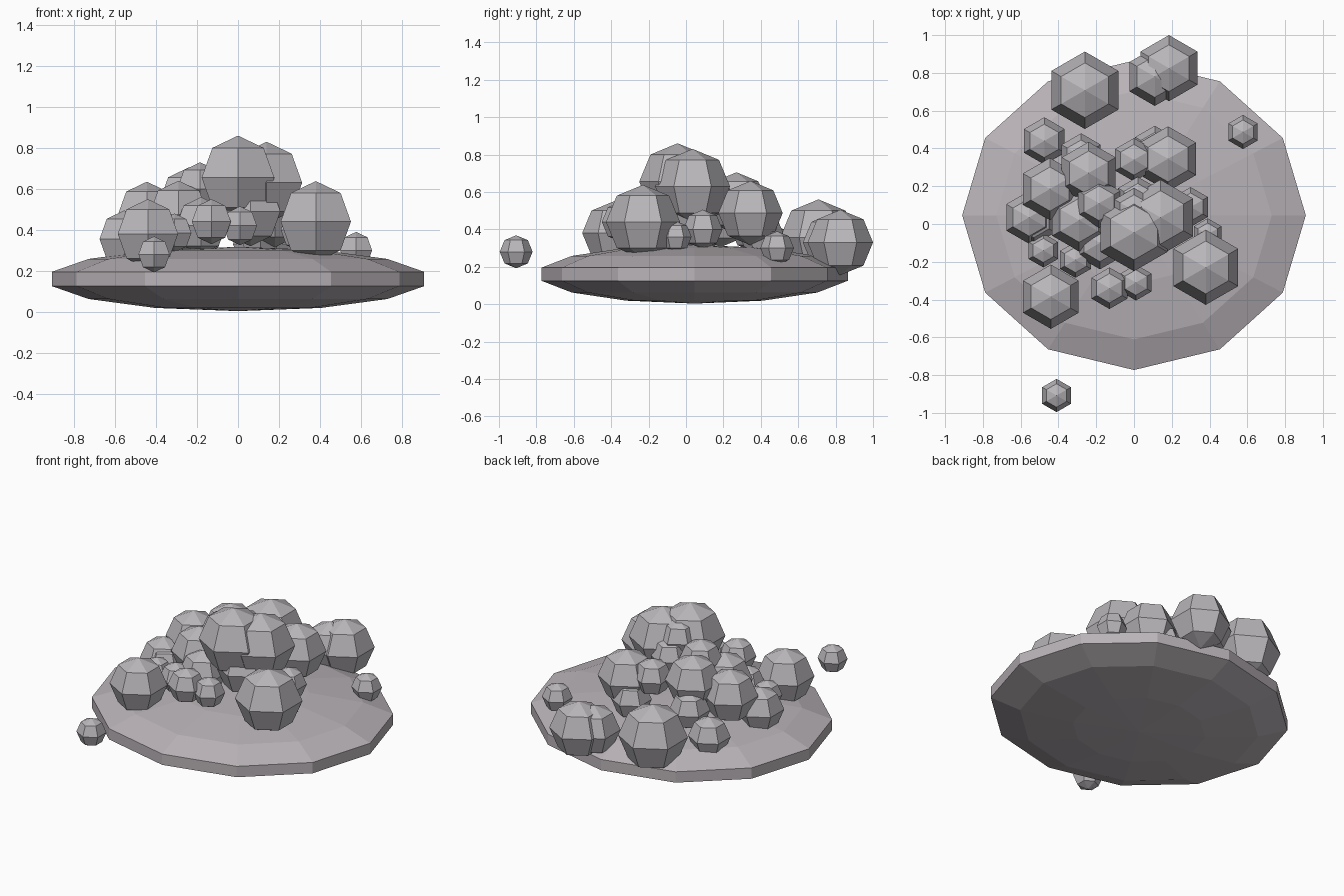
import bpy


def material(name, rgb):
    m = bpy.data.materials.new(name)
    m.diffuse_color = (*rgb, 1.0)
    return m


mat_dish = material("warm_grey", (0.49, 0.455, 0.48))
mat_ball = material("light_grey", (0.49, 0.47, 0.495))


def ball(name, loc, scale, segments, rings, mat):
    """Flat-shaded low-poly sphere."""
    bpy.ops.mesh.primitive_uv_sphere_add(segments=segments, ring_count=rings, radius=1.0, location=loc)
    ob = bpy.context.object
    ob.name = name
    ob.scale = scale
    ob.data.materials.append(mat)
    return ob


# Flattened round dish; seven rings leave an upright rim band
ball("dish", (0, 0.046, 0.16), (0.933, 0.84, 0.157), 12, 7, mat_dish)

# Groups of faceted balls: x, y, z, radius
groups = {
    "loose_ball": [
        (-0.41, -0.908, 0.28, 0.088),
        (0.577, 0.487, 0.30, 0.09),
    ],
    "back_ball": [
        (-0.26, 0.708, 0.355, 0.205),
        (0.185, 0.825, 0.33, 0.175),
        (0.11, 0.78, 0.33, 0.155),
        (-0.475, 0.44, 0.31, 0.125),
    ],
    "front_ball": [
        (0.38, -0.23, 0.44, 0.198),
        (-0.44, -0.385, 0.38, 0.17),
        (-0.13, -0.34, 0.44, 0.11),
        (0.01, -0.31, 0.42, 0.095),
        (-0.31, -0.19, 0.385, 0.095),
        (-0.48, -0.14, 0.36, 0.09),
    ],
    "top_ball": [
        (0.0, -0.045, 0.655, 0.205),
        (0.14, 0.035, 0.63, 0.20),
        (0.0, 0.07, 0.68, 0.12),
        (0.02, 0.13, 0.58, 0.12),
        (-0.185, 0.11, 0.60, 0.13),
    ],
    "pile_ball": [
        (0.18, 0.345, 0.487, 0.172),
        (0.0, 0.34, 0.53, 0.115),
        (0.11, 0.40, 0.38, 0.12),
        (-0.24, 0.27, 0.54, 0.165),
        (-0.28, 0.36, 0.40, 0.12),
        (-0.445, 0.185, 0.47, 0.165),
        (-0.29, 0.02, 0.475, 0.165),
        (-0.555, 0.035, 0.355, 0.14),
        (-0.53, 0.02, 0.34, 0.13),
        (0.06, -0.02, 0.49, 0.17),
        (-0.18, -0.10, 0.42, 0.14),
        (0.30, 0.09, 0.40, 0.105),
        (0.39, -0.055, 0.36, 0.085),
    ],
}

for name, balls in groups.items():
    for i, (x, y, z, r) in enumerate(balls, 1):
        ball(f"{name}_{i}", (x, y, z), (r, r, r), 6, 4, mat_ball)
